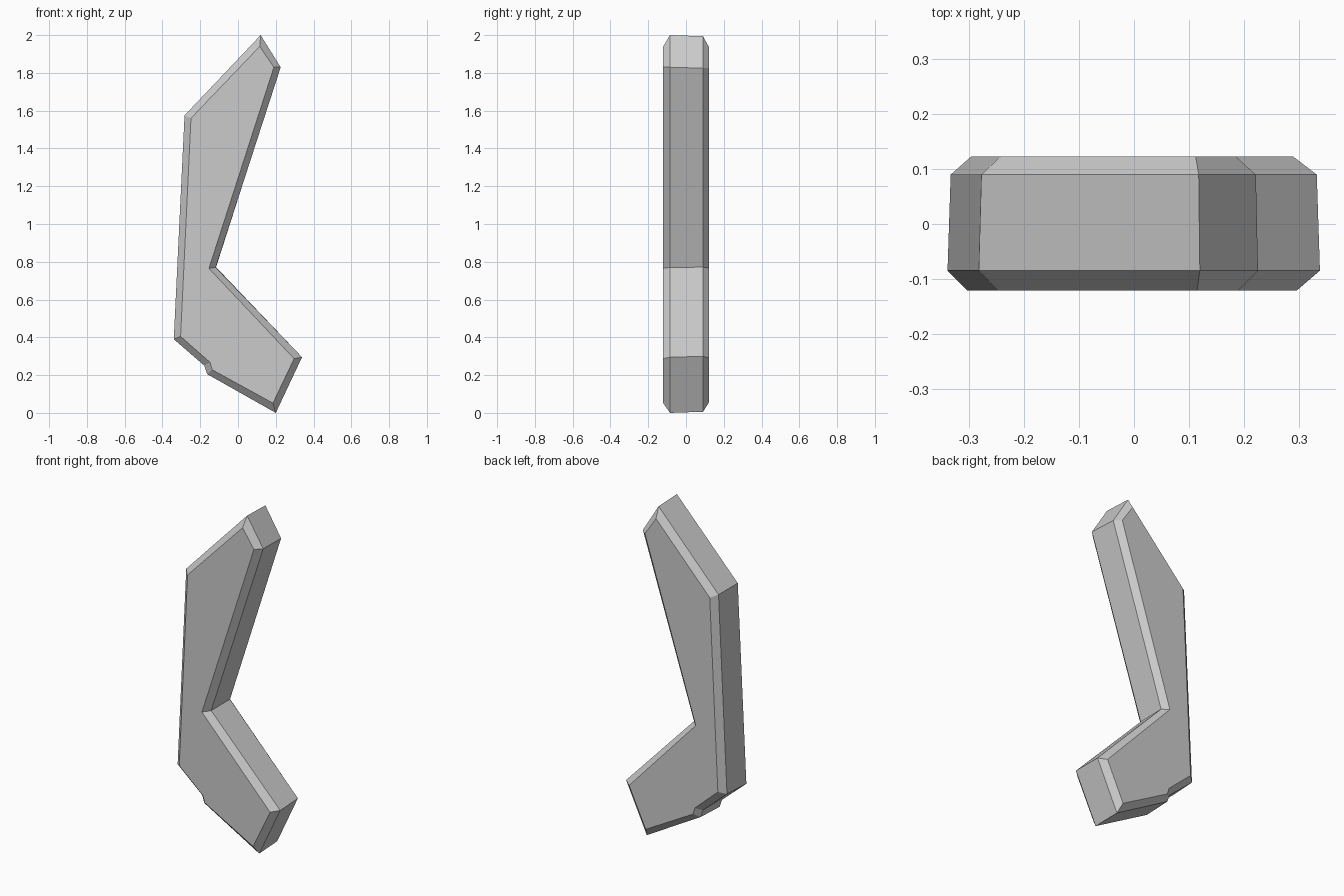
import bpy
import bmesh

cube = bpy.data.objects.get("Cube")
if cube:
    bpy.data.objects.remove(cube, do_unlink=True)

# Plain grey material
grey = bpy.data.materials.new("plain grey")
grey.use_nodes = True
colour = (0.6, 0.6, 0.6, 1)
grey.diffuse_color = colour
grey.node_tree.nodes["Principled BSDF"].inputs["Base Color"].default_value = colour

# Matching outlines: widest rim and the smaller flat face inside it
RIM = [(0.12, 2.0), (-0.283, 1.575), (-0.34, 0.39), (-0.178, 0.25),
       (-0.163, 0.205), (0.2, 0.0), (0.339, 0.295), (-0.118, 0.77), (0.226, 1.83)]
FACE = [(0.115, 1.94), (-0.249, 1.56), (-0.304, 0.405), (-0.148, 0.268),
        (-0.136, 0.228), (0.185, 0.052), (0.297, 0.287), (-0.154, 0.765), (0.19, 1.83)]


def ring(bm, outline, y, sx=1.0, sz=1.0):
    """Add one outline at depth y, shrunk about the middle."""
    return [bm.verts.new((x * sx, y, 1 + (z - 1) * sz)) for x, z in outline]


# Bent slab with chamfered rims, slightly narrower at the back
bm = bmesh.new()
rings = [ring(bm, FACE, -0.121),
         ring(bm, RIM, -0.085),
         ring(bm, RIM, 0.09, 0.983, 0.994),
         ring(bm, FACE, 0.123, 0.977, 0.994)]
for a, b in zip(rings, rings[1:]):
    for i in range(len(a)):
        j = (i + 1) % len(a)
        bm.faces.new((a[i], a[j], b[j], b[i]))
bm.faces.new(rings[0])
bm.faces.new(rings[-1])
bmesh.ops.recalc_face_normals(bm, faces=bm.faces)

mesh = bpy.data.meshes.new("bent_slab")
bm.to_mesh(mesh)
bm.free()
mesh.materials.append(grey)
slab = bpy.data.objects.new("bent_slab", mesh)
bpy.context.collection.objects.link(slab)
